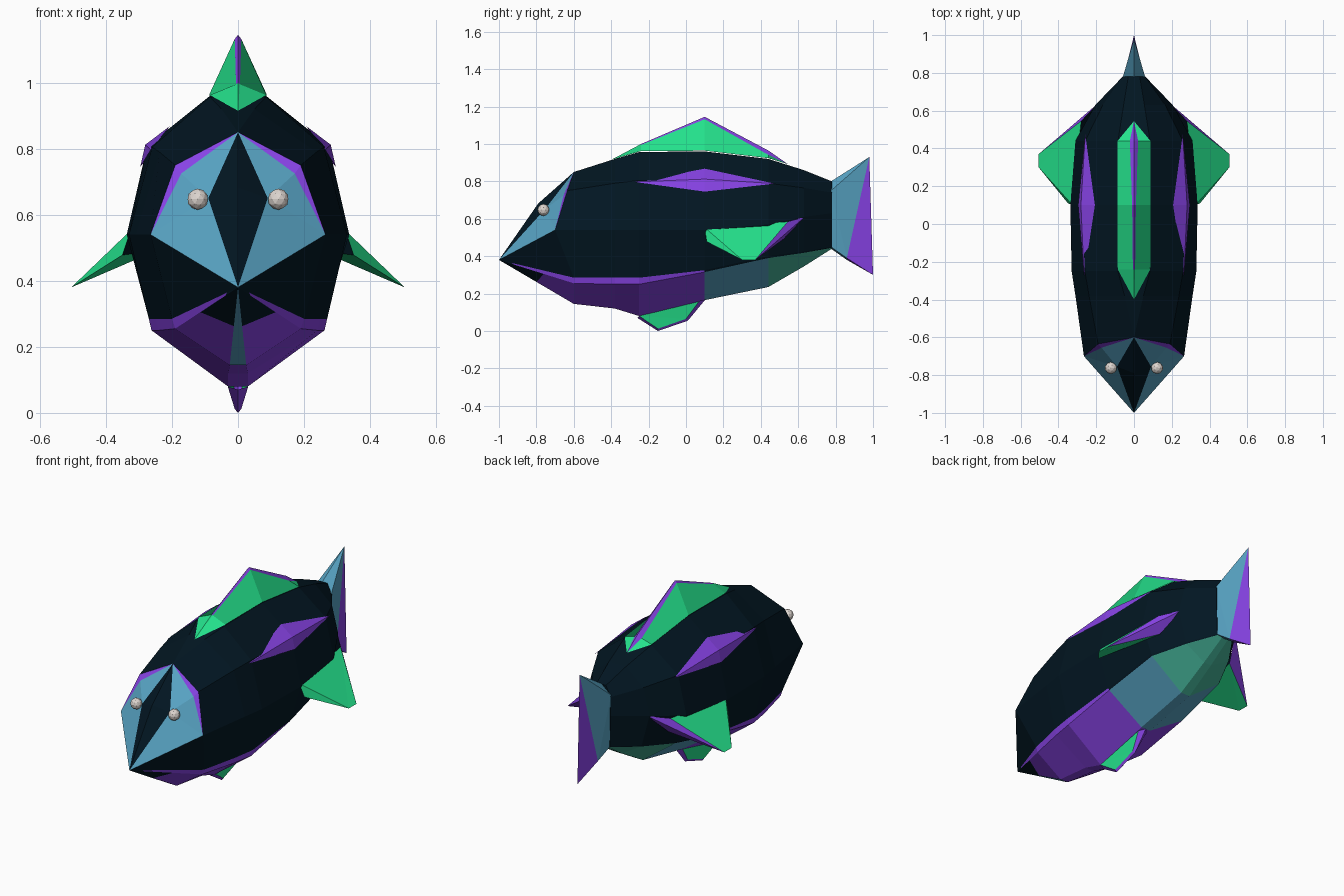
import bpy, bmesh
from mathutils import Vector

if "Cube" in bpy.data.objects:
    bpy.data.objects.remove(bpy.data.objects["Cube"])


def linear(c):
    c /= 255
    return c / 12.92 if c <= 0.04045 else ((c + 0.055) / 1.055) ** 2.4


PALETTE = {
    "dark_navy": (2, 22, 34),
    "steel_blue": (88, 164, 196),
    "violet": (136, 67, 230),
    "bright_green": (36, 226, 140),
    "sea_teal": (68, 176, 150),
    "eye_white": (222, 214, 208),
}
MATS = []
for mat_name, rgb in PALETTE.items():
    m = bpy.data.materials.new(mat_name)
    m.diffuse_color = [linear(c) for c in rgb] + [1]
    m.use_nodes = True
    m.node_tree.nodes["Principled BSDF"].inputs["Base Color"].default_value = m.diffuse_color
    MATS.append(m)
NAVY, BLUE, VIOLET, GREEN, TEAL, WHITE = range(6)


def build(name, faces, mirror=True):
    """Make an object from (colour, points) faces, mirrored across x."""
    bm = bmesh.new()
    for sx in ((1, -1) if mirror else (1,)):
        for col, pts in faces:
            uniq = []
            for p in pts:
                p = Vector(p)
                if all((p - q).length > 1e-4 for q in uniq):
                    uniq.append(p)
            if len(uniq) < 3:
                continue
            f = bm.faces.new([bm.verts.new((p.x * sx, p.y, p.z)) for p in uniq][::sx])
            f.material_index = col
    bmesh.ops.remove_doubles(bm, verts=bm.verts, dist=1e-4)
    bmesh.ops.recalc_face_normals(bm, faces=bm.faces)
    me = bpy.data.meshes.new(name)
    bm.to_mesh(me)
    bm.free()
    for m in MATS:
        me.materials.append(m)
    ob = bpy.data.objects.new(name, me)
    bpy.context.collection.objects.link(ob)
    return ob


def loft(rows, colour):
    """Quads between neighbouring half sections; colour(section, strip)."""
    return [(colour(i, j), [a[j], a[j + 1], b[j + 1], b[j]])
            for i, (a, b) in enumerate(zip(rows, rows[1:]))
            for j in range(len(a) - 1)]


# Body half sections: crown centre, crown, shoulder, flank, lip, lip underside, keel, keel centre
def section(y, crown, shoulder, flank, lip, under, keel):
    pts = [(0, crown[1]), crown, shoulder, flank, lip, under, keel, (0, keel[1])]
    return [(x, y, z) for x, z in pts]


rings = [
    section(-.60, (0, .85), (.19, .75), (.265, .54), (.20, .285), (.19, .255), (.025, .145)),
    section(-.38, (.05, .92), (.238, .79), (.31, .54), (.25, .285), (.24, .25), (.03, .12)),
    section(-.25, (.085, .957), (.26, .805), (.33, .54), (.27, .285), (.262, .25), (.03, .08)),
    section(.10, (.085, .96), (.275, .808), (.337, .54), (.27, .325), (.262, .315), (.03, .165)),
    section(.44, (.085, .92), (.258, .79), (.31, .57), (.245, .40), (.24, .39), (.03, .235)),
    section(.63, (.055, .86), (.165, .765), (.205, .61), (.155, .425), (.15, .418), (.025, .345)),
    section(.78, (.03, .80), (.06, .74), (.06, .63), (.055, .45), (.05, .445), (.02, .44)),
]
rings[0][2] = (.19, -.635, .75)   # gill line slopes forward
rings[0][3] = (.265, -.70, .54)
BELLY = (VIOLET, VIOLET, VIOLET, BLUE, TEAL, TEAL)


def body_colour(i, j):
    if j >= 5 or (j == 4 and i < 3):
        return BELLY[i]
    return NAVY


faces = loft(rings, body_colour)
faces.append((NAVY, rings[-1]))
# Head: face plates, brow panel, gill rim and chin
nose = (0, -1, .38)
brow, brow_mid = (.09, -.755, .65), (0, -.79, .682)
_, top, shoulder, flank, lip, under, keel, keel_mid = rings[0]
cheek = (.172, -.655, .725)


def toward(p, t):
    return tuple(Vector(nose).lerp(Vector(p), t))


lip_front = toward(lip, .17)
chin_a, chin_b, chin_c = toward(under, .6), toward(keel, .5), toward(keel_mid, .5)
faces += [
    (BLUE, [nose, flank, brow]), (BLUE, [flank, cheek, brow]), (BLUE, [cheek, top, brow]),
    (VIOLET, [flank, shoulder, cheek]), (VIOLET, [shoulder, top, cheek]),
    (NAVY, [nose, brow, brow_mid]), (NAVY, [brow_mid, brow, top]),
    (NAVY, [nose, flank, lip_front]), (NAVY, [flank, lip, lip_front]),
    (NAVY, [nose, lip_front, toward(under, .2)]),
    (VIOLET, [lip_front, lip, under, chin_a, toward(under, .2)]),
    (NAVY, [nose, toward(under, .2), chin_a, chin_b]), (VIOLET, [chin_a, under, keel, chin_b]),
    (BLUE, [nose, chin_b, chin_c]), (BLUE, [chin_b, keel, keel_mid, chin_c]),
]
build("body", faces)

# Back fin: green flanks with a slim violet ridge
back_rows = [[(x, y, z) for x, z in pts] for y, pts in (
    (-.40, [(0, .915)] * 3),
    (-.24, [(.086, .962), (.006, .995), (0, 1.0)]),
    (.10, [(.087, .964), (.010, 1.132), (0, 1.145)]),
    (.44, [(.087, .924), (.022, .942), (0, .965)]),
    (.545, [(0, .892)] * 3),
)]
build("back_fin", loft(back_rows, lambda i, j: VIOLET if j == 1 and i > 0 else GREEN))

# Flank stripes: slim plates hugging each shoulder
front, back = (.264, -.275, .797), (.258, .475, .788)
upper, ridge, lower = (.207, .1, .868), (.281, .1, .812), (.296, .1, .745)
build("flank_stripes", [(VIOLET, [end, a, b]) for end in (front, back)
                        for a, b in ((upper, ridge), (ridge, lower))])

# Side fins: wedge with violet trailing strip
r0, r1, r2 = (.325, .10, .553), (.28, .545, .585), (.195, .635, .61)
t0, t1 = (.505, .30, .38), (.505, .37, .38)
low0, low1 = (.350, .11, .478), (.25, .52, .49)
build("side_fins", [
    (GREEN, [r0, t0, r1]), (GREEN, [t0, t1, r1]), (VIOLET, [r1, t1, r2]),
    (GREEN, [low0, t0, low1]), (GREEN, [t0, t1, low1]), (VIOLET, [low1, t1, r2]),
    (GREEN, [r0, low0, t0]), (NAVY, [r0, r1, r2, low1, low0]),
])

# Belly fin: thin green blade edged in violet
b0, b1, b2, b3 = (.031, -.25, .08), (.01, -.15, .012), (.01, 0, .065), (.031, .09, .185)
e0, e1, e2, e3 = (0, -.26, .07), (0, -.15, 0), (0, .01, .055), (0, .105, .17)
build("belly_fin", [
    (GREEN, [b0, b1, b2]), (GREEN, [b0, b2, b3]),
    (VIOLET, [b0, e0, e1, b1]), (VIOLET, [b1, e1, e2, b2]), (VIOLET, [b2, e2, e3, b3]),
])

# Tail fin: blue wedge with violet rear edge
ra, rb = (.06, .775, .75), (.055, .775, .45)
ca, cb = (0, .775, .80), (0, .775, .44)
tip, heel, mid_edge, mid_low = (0, .98, .93), (0, 1.0, .30), (.034, .86, .39), (0, .86, .38)
build("tail_fin", [
    (BLUE, [ca, tip, ra]), (BLUE, [ra, tip, mid_edge]), (BLUE, [ra, mid_edge, rb]),
    (BLUE, [rb, mid_edge, mid_low, cb]), (BLUE, [ca, ra, rb, cb]),
    (VIOLET, [tip, heel, mid_edge]), (VIOLET, [mid_edge, heel, mid_low]),
])

# Eyes
for side, sx in (("right", 1), ("left", -1)):
    bpy.ops.mesh.primitive_ico_sphere_add(subdivisions=2, radius=.032,
                                          location=(sx * .122, -.762, .647))
    eye = bpy.context.object
    eye.name = side + "_eye"
    eye.data.materials.append(MATS[WHITE])
